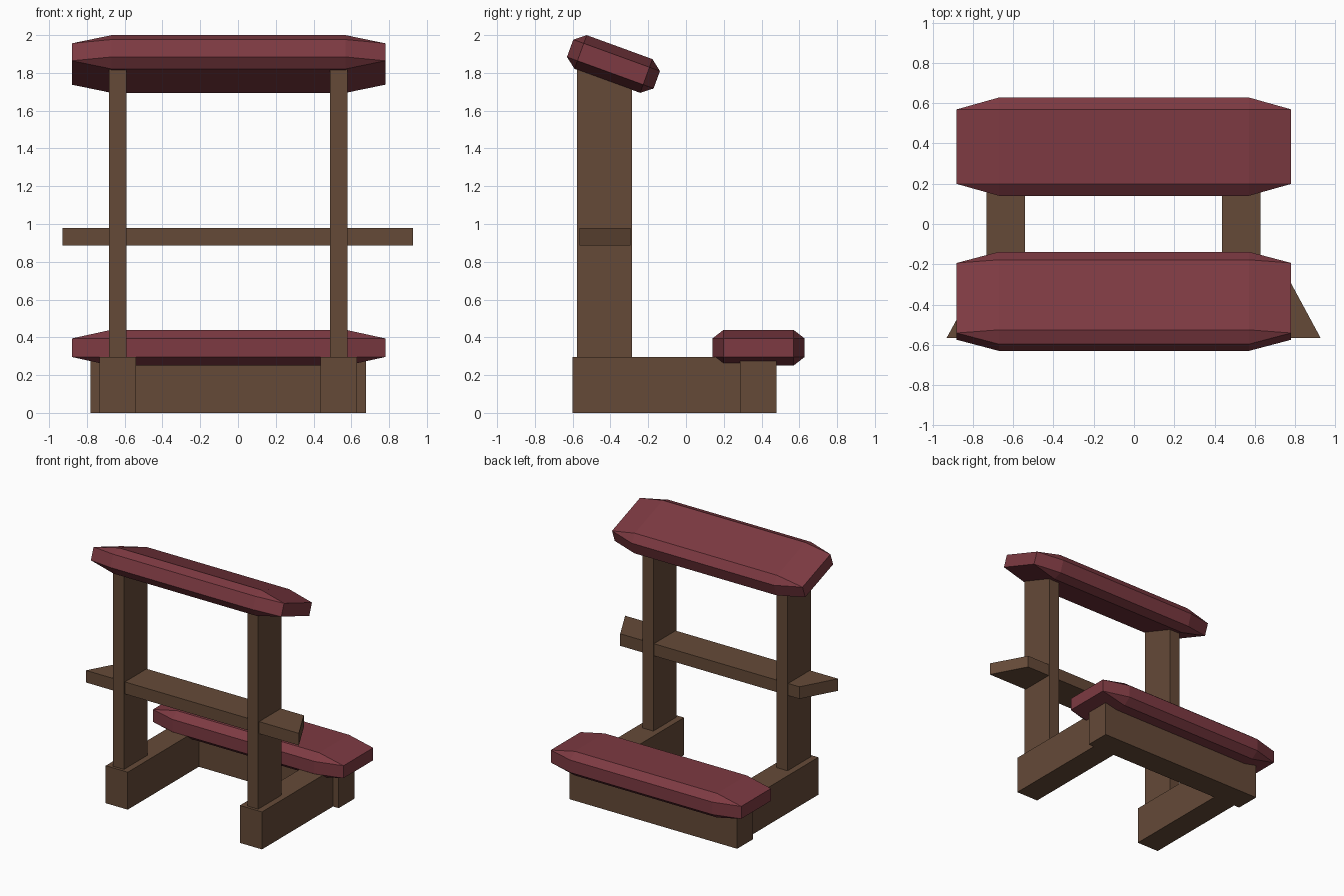
import bpy, bmesh, math
from itertools import product

if "Cube" in bpy.data.objects:
    bpy.data.objects.remove(bpy.data.objects["Cube"])


def material(name, rgb):
    m = bpy.data.materials.new(name)
    m.diffuse_color = (*rgb, 1.0)
    m.use_nodes = True
    m.node_tree.nodes["Principled BSDF"].inputs["Base Color"].default_value = m.diffuse_color
    return m


wood = material("brown wood", (0.130, 0.068, 0.039))
fabric = material("dark red fabric", (0.205, 0.042, 0.054))


def hull(name, points, mat):
    """Convex solid around the points."""
    bm = bmesh.new()
    for p in points:
        bm.verts.new(p)
    bmesh.ops.convex_hull(bm, input=bm.verts[:])
    bmesh.ops.dissolve_limit(bm, angle_limit=math.radians(0.5),
                             verts=bm.verts[:], edges=bm.edges[:])
    bmesh.ops.recalc_face_normals(bm, faces=bm.faces[:])
    me = bpy.data.meshes.new(name)
    bm.to_mesh(me)
    bm.free()
    me.materials.append(mat)
    ob = bpy.data.objects.new(name, me)
    bpy.context.collection.objects.link(ob)
    return ob


def box(name, xs, ys, zs, mat):
    return hull(name, list(product(xs, ys, zs)), mat)


def cushion(name, location, tilt):
    """Box with wide chamfers at the ends and narrow ones along the sides."""
    X, Y, Z = 0.83, 0.244, 0.095      # outer half sizes
    x, y, z = 0.62, 0.185, 0.049      # half sizes inside the chamfers
    pts = []
    for a, b, c in product((-1, 1), repeat=3):
        pts += [(a * X, b * y, c * z), (a * x, b * Y, c * z), (a * x, b * y, c * Z)]
    ob = hull(name, pts, fabric)
    ob.location = location
    ob.rotation_euler.x = tilt


# Feet and uprights, left and right of the frame centre line
CX = -0.052
for side, s in (("left", -1), ("right", 1)):
    c = CX + s * 0.585
    box(side + "_foot", (c - 0.096, c + 0.096), (-0.6, 0.29), (0, 0.295), wood)
    box(side + "_upright", (c - 0.047, c + 0.047), (-0.577, -0.287), (0.29, 1.83), wood)

# Beam under the kneeling pad
box("rear_beam", (CX - 0.73, CX + 0.73), (0.285, 0.48), (0, 0.295), wood)

# Shelf with slanted ends
hull("shelf", [(x, y, z) for z in (0.885, 0.98)
               for x, y in ((-0.93, -0.565), (0.926, -0.565), (0.78, -0.295), (-0.782, -0.295))], wood)

# Padded parts
cushion("kneeling_pad", (-0.05, 0.384, 0.345), 0)
cushion("arm_rest_pad", (-0.05, -0.384, 1.847), math.radians(-20))
